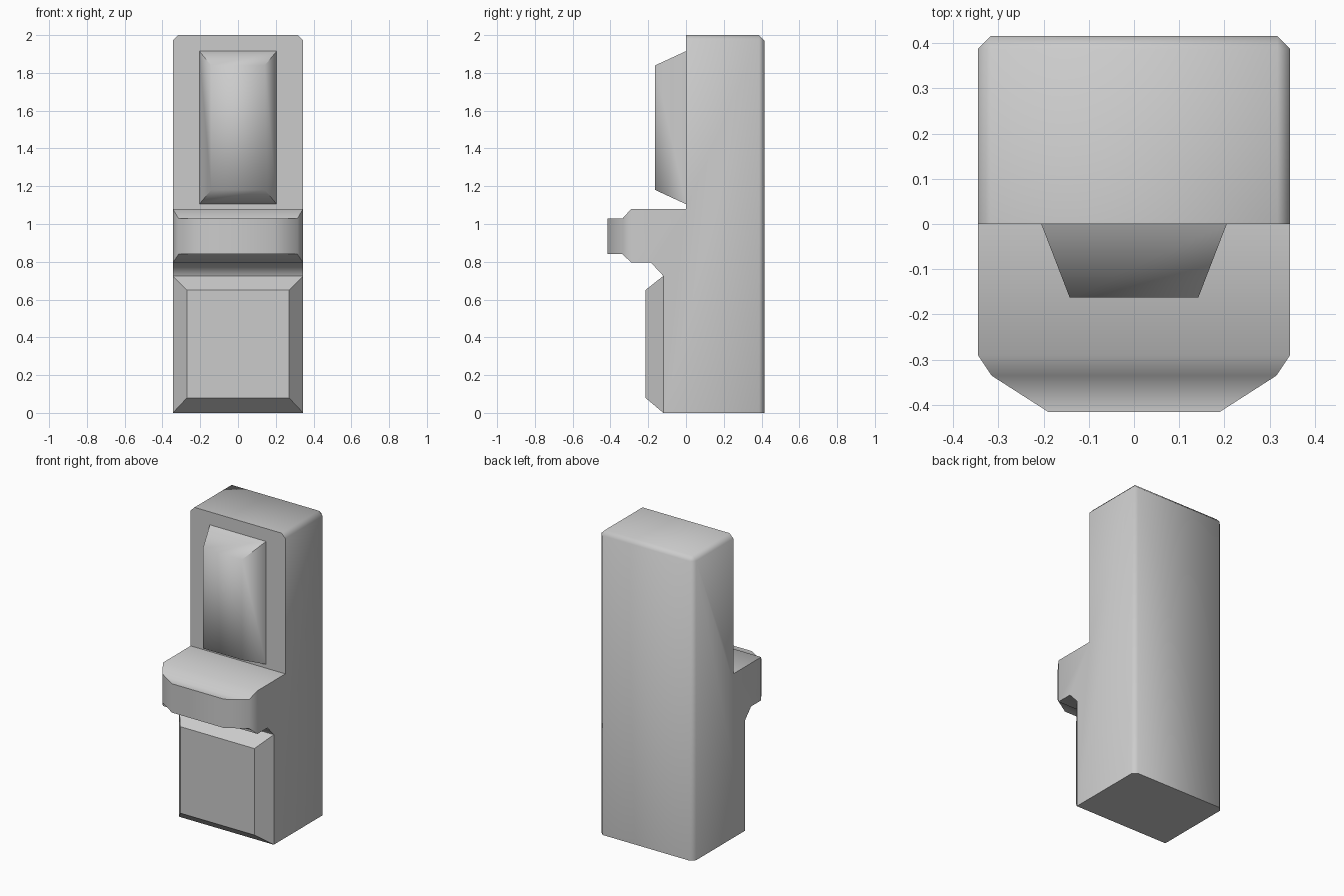
import bpy, bmesh
from math import radians

if "Cube" in bpy.data.objects:
    bpy.data.objects.remove(bpy.data.objects["Cube"])


def finish(bm, name, angle):
    bmesh.ops.recalc_face_normals(bm, faces=bm.faces)
    mesh = bpy.data.meshes.new(name)
    bm.to_mesh(mesh)
    bm.free()
    ob = bpy.data.objects.new(name, mesh)
    bpy.context.collection.objects.link(ob)
    bpy.ops.object.select_all(action='DESELECT')
    ob.select_set(True)
    bpy.context.view_layer.objects.active = ob
    bpy.ops.object.shade_smooth_by_angle(angle=radians(angle))


def raised_panel(name, back, front, angle):
    """Open-backed tapered panel; each ring is (y, half width, z low, z high)."""
    bm = bmesh.new()
    rings = [[bm.verts.new((x, y, z)) for x, z in ((-h, a), (h, a), (h, b), (-h, b))]
             for y, h, a, b in (back, front)]
    for i in range(4):
        j = (i + 1) % 4
        bm.faces.new((rings[0][i], rings[0][j], rings[1][j], rings[1][i]))
    cap = bm.faces.new(rings[1])
    # orient the open shell from its front face
    cap.normal_update()
    finish(bm, name, angle)


# Body with shelf: side profile as (y, z, half width)
W = 0.345
profile = [
    (0.415, 0, W), (0.415, 2, W), (0, 2, W), (0, 1.08, W),
    (-0.29, 1.08, W), (-0.335, 1.03, 0.315), (-0.415, 1.03, 0.19),
    (-0.415, 0.84, 0.19), (-0.335, 0.84, 0.315), (-0.29, 0.795, W),
    (-0.185, 0.795, W), (-0.12, 0.725, W), (-0.12, 0, W),
]
bm = bmesh.new()
sides = [[bm.verts.new((s * h, y, z)) for y, z, h in profile] for s in (-1, 1)]
n = len(profile)
for i in range(n):
    j = (i + 1) % n
    bm.faces.new((sides[0][i], sides[0][j], sides[1][j], sides[1][i]))
for side in sides:
    for ids in ((0, 1, 2, 3, 4, 9, 10, 11, 12), (4, 5, 8, 9), (5, 6, 7, 8)):
        bm.faces.new([side[k] for k in ids])

# Chamfer the back uprights, back top edge and top side edges
left, right = sides
pairs = [(left[1], right[1])] + [(s[a], s[a + 1]) for s in sides for a in (0, 1)]
edges = [e for e in bm.edges for p in pairs if set(e.verts) == set(p)]
bmesh.ops.bevel(bm, geom=edges, offset=0.028, segments=1, affect='EDGES')
finish(bm, "body", 50)

# Long soft-shaded pad on the upper front
raised_panel("upper_pad", (0, 0.205, 1.105, 1.915), (-0.163, 0.142, 1.18, 1.84), 80)

# Faceted panel on the lower front
raised_panel("lower_panel", (-0.12, W, 0, 0.725), (-0.215, 0.27, 0.08, 0.65), 30)
